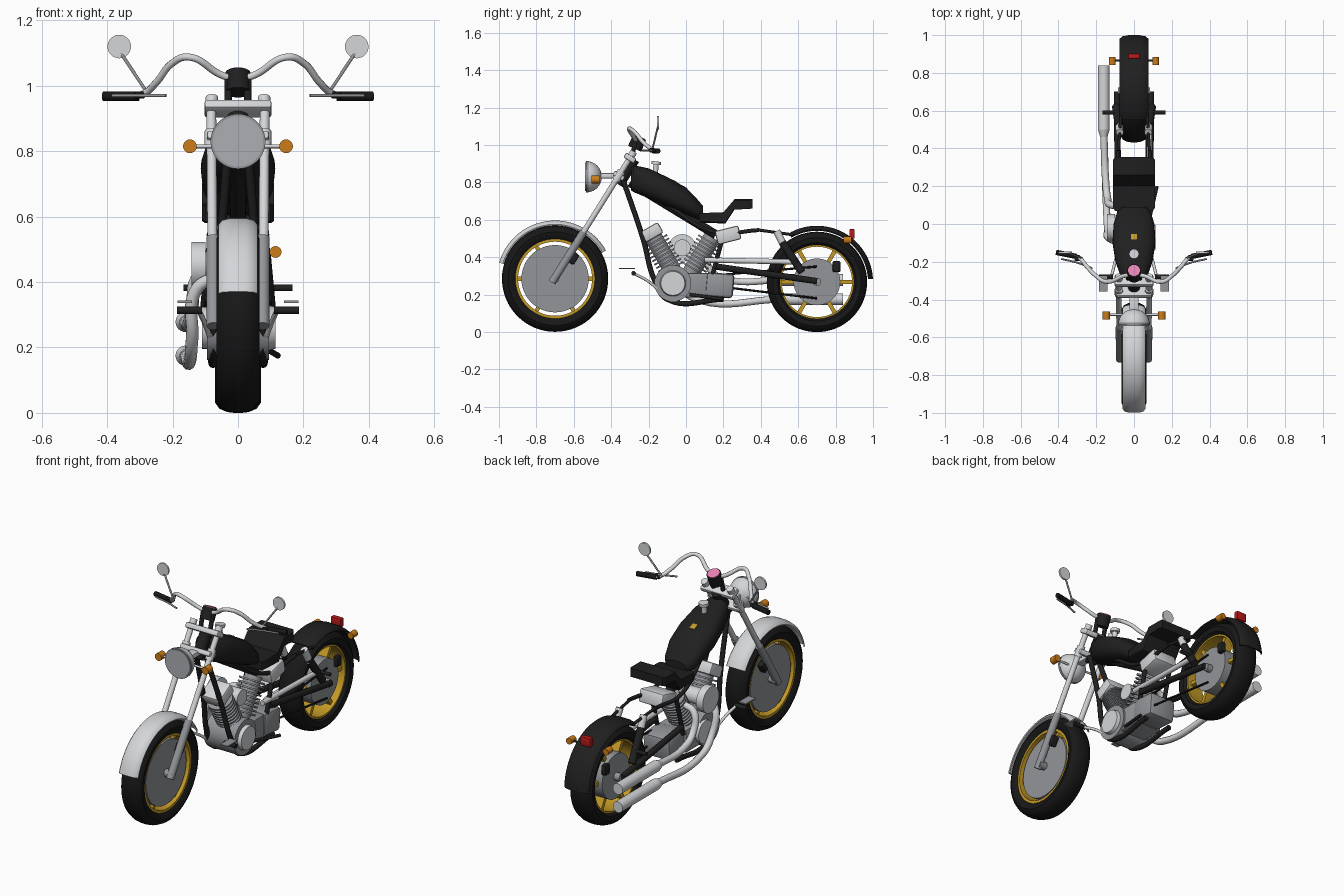
import bpy, bmesh, math
from math import sin, cos, pi, radians
from mathutils import Vector, Matrix

cube = bpy.data.objects.get("Cube")
if cube:
    bpy.data.objects.remove(cube, do_unlink=True)


def material(name, r, g, b):
    m = bpy.data.materials.new(name)
    m.use_nodes = True
    m.diffuse_color = (r, g, b, 1)
    m.node_tree.nodes["Principled BSDF"].inputs["Base Color"].default_value = (r, g, b, 1)
    return m


BLACK = material("black paint", .014, .014, .014)
RUBBER = material("rubber", .009, .009, .009)
SILVER = material("silver", .66, .67, .69)
GREY = material("grey metal", .29, .30, .32)
LENS = material("lamp glass", .42, .43, .45)
GOLD = material("gold", .56, .33, .02)
ORANGE = material("orange", .60, .20, .01)
RED = material("red", .5, .01, .01)
PINK = material("pink", .8, .22, .45)


def finish(name, bm, mat, matrix=None):
    if matrix:
        bm.transform(matrix)
    bmesh.ops.recalc_face_normals(bm, faces=bm.faces)
    me = bpy.data.meshes.new(name)
    bm.to_mesh(me)
    bm.free()
    me.shade_smooth()
    me.set_sharp_from_angle(angle=radians(38))
    me.materials.append(mat)
    ob = bpy.data.objects.new(name, me)
    bpy.context.scene.collection.objects.link(ob)
    return ob


def skin(name, rings, mat, loop_rings=False, closed=True, matrix=None):
    """Join matching rings of points with quads and cap the open ends."""
    bm = bmesh.new()
    vs = [[bm.verts.new(p) for p in ring] for ring in rings]
    n, k = len(vs), len(vs[0])
    for i in range(n if loop_rings else n - 1):
        a, b = vs[i], vs[(i + 1) % n]
        for j in range(k if closed else k - 1):
            bm.faces.new((a[j], a[(j + 1) % k], b[(j + 1) % k], b[j]))
    if not loop_rings:
        bm.faces.new(vs[0])
        bm.faces.new(vs[-1])
    return finish(name, bm, mat, matrix)


def revolve(name, profile, mat, at, start=0, end=360, steps=48, closed=True, direction=(1, 0, 0)):
    """Turn an (axial, radius) profile around an axis."""
    full = end - start >= 360
    rings = []
    for i in range(steps if full else steps + 1):
        a = radians(start + (end - start) * i / steps)
        rings.append([(x, r * cos(a), r * sin(a)) for x, r in profile])
    rot = Vector((1, 0, 0)).rotation_difference(Vector(direction)).to_matrix().to_4x4()
    ob = skin(name, rings, mat, full, closed, Matrix.Translation(at) @ rot)
    bm = bmesh.new()
    bm.from_mesh(ob.data)
    bmesh.ops.remove_doubles(bm, verts=bm.verts, dist=1e-5)
    bm.to_mesh(ob.data)
    bm.free()
    return ob


def rod(name, a, b, r, mat, r2=None, sides=20):
    a, b = Vector(a), Vector(b)
    bm = bmesh.new()
    bmesh.ops.create_cone(bm, cap_ends=True, segments=sides, radius1=r,
                          radius2=r if r2 is None else r2, depth=(b - a).length)
    rot = (b - a).to_track_quat('Z', 'Y').to_matrix().to_4x4()
    return finish(name, bm, mat, Matrix.Translation((a + b) / 2) @ rot)


def box(name, at, size, mat, tilt=0, bevel=0.008):
    bm = bmesh.new()
    bmesh.ops.create_cube(bm, size=1)
    bm.transform(Matrix.Diagonal((*size, 1)))
    if bevel:
        bmesh.ops.bevel(bm, geom=bm.edges[:], offset=bevel, segments=2, affect='EDGES', profile=.5)
    return finish(name, bm, mat, Matrix.Translation(at) @ Matrix.Rotation(radians(tilt), 4, 'X'))


def tube(name, points, r, mat):
    cu = bpy.data.curves.new(name, 'CURVE')
    cu.dimensions, cu.bevel_depth, cu.bevel_resolution, cu.use_fill_caps = '3D', r, 3, True
    sp = cu.splines.new('BEZIER')
    sp.bezier_points.add(len(points) - 1)
    for bp, p in zip(sp.bezier_points, points):
        bp.co = p
        bp.handle_left_type = bp.handle_right_type = 'AUTO'
    sp.resolution_u = 8
    ob = bpy.data.objects.new(name, cu)
    bpy.context.scene.collection.objects.link(ob)
    me = bpy.data.meshes.new_from_object(ob)
    bpy.data.objects.remove(ob)
    bm = bmesh.new()
    bm.from_mesh(me)
    return finish(name, bm, mat)


def mirrored(points):
    return points + [(-x, r) for x, r in reversed(points)]


# Wheels: tyre, rim, spokes and disc
def wheel(side, y, z, scale, width, disc_r, disc_w, rim_in):
    tyre = [(.045, .208), (.06, .222), (.065, .25), (.053, .27), (.03, .281), (.008, .284)]
    revolve(side + "_tyre", mirrored([(x * width, r * scale) for x, r in tyre]), RUBBER, (0, y, z), steps=64)
    revolve(side + "_rim", mirrored([(.05, rim_in), (.05, .222 * scale)]), GOLD, (0, y, z), steps=64)
    for i in range(6):
        a = i * pi / 3
        d = Vector((0, cos(a), sin(a)))
        box(f"{side}_spoke_{i}", Vector((0, y, z)) + d * rim_in * .55, (.06, rim_in, .022), GOLD,
            math.degrees(a), 0)
    rod(side + "_disc", (-disc_w, y, z), (disc_w, y, z), disc_r, GREY, sides=48)
    rod(side + "_axle", (-.085, y, z), (.085, y, z), .022, GREY)


wheel("front", -.70, .285, 1, 1, .18, .04, .198)
wheel("rear", .70, .268, .945, 1.08, .125, .052, .188)


# Fenders
def fender(name, y, z, r, w, start, end, mat):
    top = [(w, r - .02), (w * .8, r - .006), (w * .4, r), (-w * .4, r), (-w * .8, r - .006), (-w, r - .02)]
    revolve(name, top + [(x * .95, q - .007) for x, q in reversed(top)], mat, (0, y, z), start, end, 36)


fender("front_fender", -.70, .285, .311, .06, 29, 164, SILVER)
fender("rear_fender", .70, .268, .30, .077, 3, 120, BLACK)


# Fork, following one slanted line
def fork(x, z, ahead=0):
    return (x, -.71 + .6256 * (z - .275) - ahead, z)


for s, side in ((1, "left"), (-1, "right")):
    rod(side + "_fork_tube", fork(s * .078, .5), fork(s * .082, .955), .015, SILVER)
    rod(side + "_fork_slider", fork(s * .075, .265), fork(s * .076, .535), .021, GREY)
    rod(side + "_fork_cap", fork(s * .08, .94), fork(s * .08, .965), .019, SILVER)
    rod(side + "_fork_clamp", fork(s * .08, .81), fork(s * .08, .86), .022, SILVER)
    box(side + "_front_caliper", (s * .06, -.605, .395), (.035, .045, .06), BLACK, -32)
box("upper_yoke", fork(0, .93), (.205, .065, .03), SILVER, -32)
box("lower_yoke", fork(0, .835), (.19, .065, .028), SILVER, -32)
rod("steering_neck", fork(0, .79, -.025), fork(0, .925, -.025), .032, BLACK)

# Headlamp and front indicators
dome = [(0, .083)] + [(.08 * sin(i * pi / 16), .083 * cos(i * pi / 16)) for i in range(1, 8)] + [(.08, 0)]
revolve("headlamp_shell", dome, SILVER, (0, -.53, .83), closed=False, direction=(0, 1, 0))
rod("headlamp_rim", (0, -.535, .83), (0, -.522, .83), .084, GREY, sides=40)
rod("headlamp_glass", (0, -.539, .83), (0, -.53, .83), .077, LENS, sides=40)
box("headlamp_bracket", (0, -.42, .835), (.05, .1, .03), SILVER)
rod("front_indicator_bar", (-.14, -.48, .815), (.14, -.48, .815), .006, SILVER)
for s, side in ((1, "left"), (-1, "right")):
    rod(side + "_front_indicator", (s * .147, -.505, .815), (s * .147, -.463, .815), .021, ORANGE)
    rod(side + "_rear_indicator", (s * .115, .842, .492), (s * .115, .885, .492), .018, ORANGE)
    rod(side + "_rear_indicator_stalk", (s * .05, .865, .49), (s * .11, .865, .492), .006, BLACK)
box("tail_lamp", (0, .888, .525), (.062, .028, .05), RED, bevel=.004)

# Handlebar, grips, levers and mirrors
for s, side in ((1, "left"), (-1, "right")):
    tube(side + "_handlebar", [(0, -.265, 1.015), (s * .055, -.275, 1.035), (s * .15, -.305, 1.088),
                               (s * .2, -.275, 1.07), (s * .25, -.225, 1.01), (s * .29, -.18, .975),
                               (s * .33, -.165, .968)], .011, SILVER)
    rod(side + "_grip", (s * .303, -.172, .968), (s * .413, -.15, .968), .014, RUBBER)
    box(side + "_switch_block", (s * .30, -.18, .972), (.03, .03, .022), BLACK, bevel=.004)
    tube(side + "_lever", [(s * .22, -.235, .97), (s * .3, -.205, .97), (s * .385, -.185, .97)], .005, GREY)
    rod(side + "_mirror_stem", (s * .275, -.18, .975), (s * .358, -.15, 1.1), .005, GREY)
    rod(side + "_mirror", (s * .363, -.155, 1.12), (s * .363, -.145, 1.12), .036, SILVER, sides=28)
    rod(side + "_bar_riser", (s * .03, -.29, .94), (s * .03, -.268, 1.02), .012, BLACK)
rod("gauge_body", (0, -.275, .98), (0, -.248, 1.04), .038, BLACK, sides=28)
rod("gauge_face", (0, -.249, 1.037), (0, -.246, 1.044), .032, PINK, sides=28)

# Tank lofted from rounded sections
sections = [(-.295, .82, .05, .062), (-.28, .82, .07, .072), (-.2, .795, .098, .08), (-.1, .748, .114, .08),
            (0, .70, .108, .073), (.06, .657, .09, .053), (.09, .64, .065, .035)]
rings = []
for y, z, w, h in sections:
    ring = []
    for i in range(28):
        c, d = cos(i * pi / 14), sin(i * pi / 14)
        ring.append((w * math.copysign(abs(c) ** .8, c), y, z + h * math.copysign(abs(d) ** .8, d)))
    rings.append(ring)
skin("fuel_tank", rings, BLACK)
rod("fuel_cap", (0, -.16, .895), (0, -.158, .912), .026, SILVER)
rod("fuel_cap_neck", (0, -.165, .83), (0, -.16, .9), .014, SILVER)
box("tank_badge", (0, -.07, .806), (.032, .036, .014), GOLD, -24, .003)

# Stepped seat
side_line = [(.07, .585), (.21, .58), (.26, .655), (.355, .66), (.355, .71), (.26, .71), (.2, .64), (.07, .635)]
cuts = [(-.11, .9), (-.1, 1), (.1, 1), (.11, .9)]
skin("seat", [[(x, .21 + (y - .21) * k, .645 + (z - .645) * k) for y, z in side_line] for x, k in cuts], BLACK)

# Engine
rod("crankcase", (-.095, -.07, .26), (.095, -.07, .26), .098, GREY, sides=36)
box("engine_block", (0, .0, .25), (.17, .24, .13), GREY)
box("gearbox", (.01, .18, .25), (.17, .15, .13), GREY, -5, .02)
rod("left_case_cover", (.09, -.07, .26), (.115, -.07, .26), .07, SILVER, r2=.064, sides=36)
rod("right_case_cover", (-.11, -.02, .26), (-.09, -.02, .26), .064, SILVER, sides=36)
for lean, part in ((-30, "front"), (31, "rear")):
    d = Vector((0, sin(radians(lean)), cos(radians(lean))))
    base = Vector((0, -.02, .24))
    fins = [(.08, 0), (.08, .045)]
    for i in range(9):
        t = .11 + i * .021
        fins += [(t, .047), (t, .07), (t + .009, .07), (t + .009, .047)]
    fins += [(.31, .047), (.31, 0)]
    revolve(part + "_cylinder", fins, GREY, base, steps=32, closed=False, direction=d)
    if part == "front":
        box("front_rocker_cover", base + d * .335, (.13, .12, .065), SILVER, 30, .012)
box("rear_rocker_cover", (.02, .225, .518), (.15, .13, .075), SILVER, 14, .012)
rod("air_cleaner", (-.142, -.02, .45), (-.1, -.02, .45), .073, SILVER, sides=32)
rod("intake", (-.1, -.02, .45), (.04, -.02, .45), .045, SILVER)

# Exhausts on the right side
exhausts = {"lower": [(-.05, -.1, .42), (-.125, -.08, .38), (-.14, -.02, .23), (-.145, .07, .17), (-.16, .5, .175)],
            "upper": [(-.05, .1, .45), (-.12, .1, .42), (-.14, .14, .32), (-.15, .23, .278), (-.16, .5, .278)]}
for part, path in exhausts.items():
    z = path[-1][2]
    tube(part + "_exhaust_pipe", path, .019, SILVER)
    rod(part + "_muffler_cone", (-.16, .46, z), (-.16, .5, z), .019, SILVER, r2=.031)
    rod(part + "_muffler", (-.16, .5, z), (-.16, .84, z), .031, SILVER, sides=24)

# Frame, swingarm, shocks and foot controls
rod("backbone", (0, -.30, .80), (0, .16, .52), .024, BLACK)
for s, side in ((1, "left"), (-1, "right")):
    tube(side + "_cradle", [(s * .03, -.335, .81), (s * .055, -.23, .5), (s * .075, -.165, .27),
                            (s * .075, -.1, .175), (s * .08, .2, .175)], .014, BLACK)
    tube(side + "_seat_rail", [(s * .05, -.1, .68), (s * .08, .15, .535), (s * .085, .39, .545)], .011, BLACK)
    rod(side + "_rear_post", (s * .08, .2, .52), (s * .08, .14, .3), .012, BLACK)
    rod(side + "_swingarm", (s * .085, .16, .35), (s * .09, .70, .272), .017, BLACK)
    rod(side + "_shock_top", (s * .075, .485, .54), (s * .08, .525, .46), .02, SILVER)
    rod(side + "_shock", (s * .08, .515, .48), (s * .095, .62, .32), .021, BLACK)
    rod(side + "_fender_strut", (s * .082, .39, .545), (s * .07, .57, .52), .008, BLACK)
    rod(side + "_rear_peg", (s * .09, .59, .382), (s * .167, .59, .382), .01, BLACK)
    rod(side + "_front_peg", (s * .11, -.28, .314), (s * .186, -.28, .314), .012, BLACK)
    tube(side + "_peg_bracket", [(s * .08, -.13, .21), (s * .1, -.2, .27), (s * .12, -.28, .314)], .008, SILVER)
    box(side + "_pedal", (s * .163, -.315, .34), (.045, .085, .007), GREY, bevel=0)
    box(side + "_rear_caliper", (s * .06, .805, .35), (.03, .042, .06), BLACK)
rod("upper_guard", (.082, .1, .385), (.082, .57, .375), .014, SILVER)
for z1, z2 in ((.3, .35), (.25, .18)):
    rod("chain_run", (.068, .12, z1), (.068, .70, z2), .006, BLACK, sides=8)
rod("side_stand", (.08, .02, .2), (.122, .2, .175), .009, BLACK)
